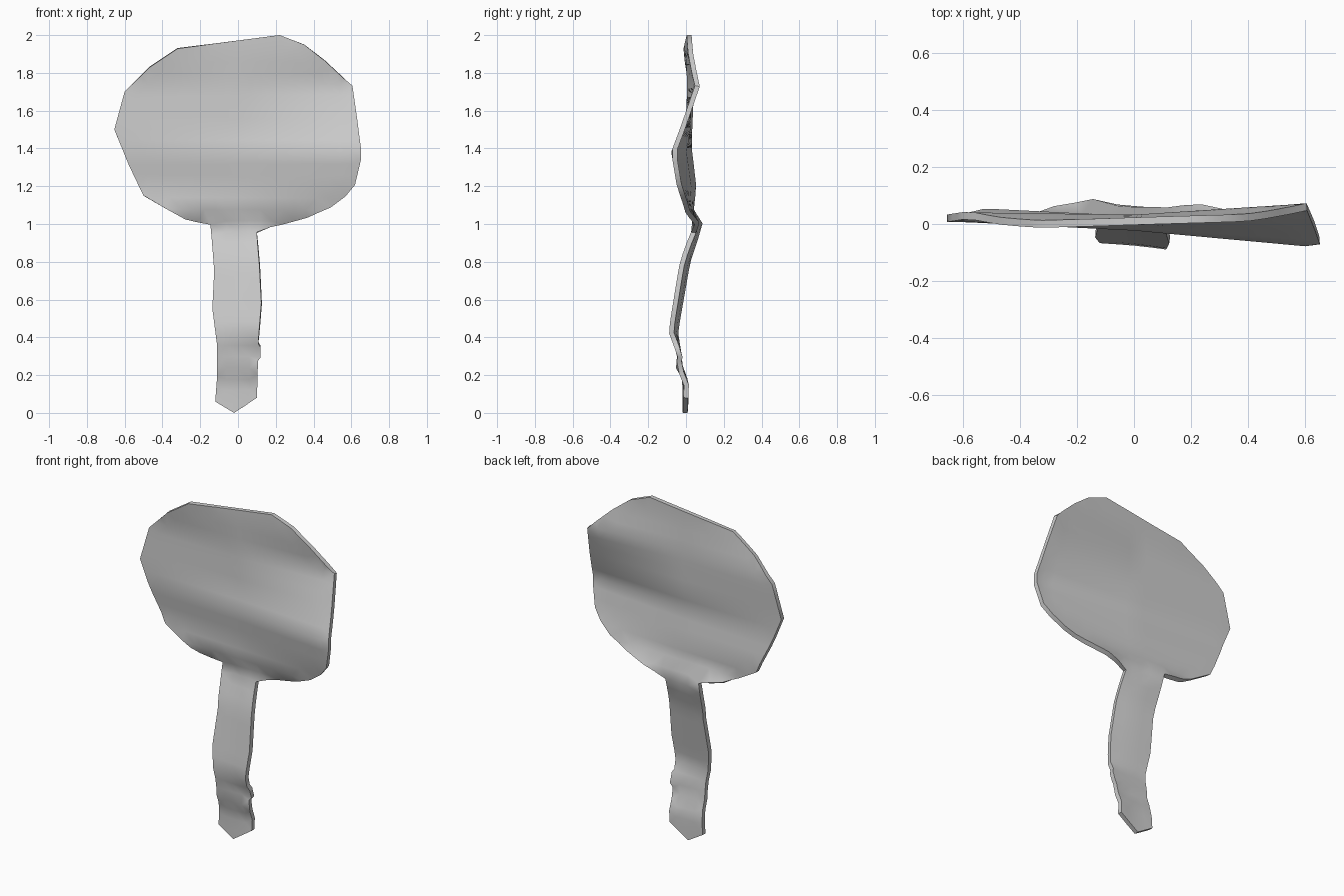
import bpy
from math import radians
from mathutils import Vector
from mathutils.geometry import delaunay_2d_cdt

if "Cube" in bpy.data.objects:
    bpy.data.objects.remove(bpy.data.objects["Cube"])

# Front outline of the paddle (x, z), clockwise from the top
OUTLINE = [(0.22, 2.0), (0.35, 1.95), (0.46, 1.865), (0.605, 1.73), (0.63, 1.56),
           (0.65, 1.40), (0.65, 1.34), (0.62, 1.21), (0.57, 1.15), (0.49, 1.09),
           (0.37, 1.04), (0.17, 0.985), (0.10, 0.955), (0.115, 0.78), (0.125, 0.58),
           (0.108, 0.37), (0.12, 0.35), (0.12, 0.295), (0.105, 0.275), (0.10, 0.08),
           (-0.02, 0.0), (-0.12, 0.06), (-0.11, 0.2), (-0.11, 0.36), (-0.135, 0.55),
           (-0.125, 0.75), (-0.145, 1.0), (-0.28, 1.03), (-0.38, 1.08), (-0.50, 1.15),
           (-0.58, 1.32), (-0.655, 1.50), (-0.60, 1.70), (-0.47, 1.83), (-0.32, 1.93)]

# Crumple of the sheet: z, half width, then y at left, middle and right
WAVES = [(0.0, 0.12, 0.0, -0.005, 0.0), (0.08, 0.12, 0.0, -0.005, 0.0),
         (0.17, 0.12, 0.0, -0.005, 0.005), (0.24, 0.12, -0.03, -0.035, -0.045),
         (0.30, 0.12, -0.035, -0.035, -0.03), (0.43, 0.12, -0.055, -0.065, -0.08),
         (0.80, 0.12, 0.01, 0.0, -0.02), (0.92, 0.13, 0.05, 0.04, 0.02),
         (1.0, 0.14, 0.075, 0.06, 0.06), (1.06, 0.45, 0.03, 0.02, 0.01),
         (1.2, 0.6, 0.045, 0.015, -0.035), (1.38, 0.6, 0.02, -0.01, -0.065),
         (1.5, 0.6, 0.02, 0.01, -0.02), (1.73, 0.6, 0.03, 0.02, 0.06),
         (1.92, 0.5, -0.005, 0.01, 0.025), (2.0, 0.5, -0.01, 0.01, 0.025)]
THICKNESS = 0.026
STEP = 0.06


def depth(x, z):
    def row(r):
        t = max(-1, min(1, x / r[1]))
        return r[3] + (r[4] - r[3]) * t if t > 0 else r[3] + (r[3] - r[2]) * t
    for a, b in zip(WAVES, WAVES[1:]):
        if z <= b[0]:
            k = max(0, (z - a[0]) / (b[0] - a[0]))
            return row(a) * (1 - k) + row(b) * k
    return row(WAVES[-1])


def inside(x, z):
    hit = False
    for (x1, z1), (x2, z2) in zip(OUTLINE, OUTLINE[1:] + OUTLINE[:1]):
        if (z1 > z) != (z2 > z) and x < x1 + (z - z1) * (x2 - x1) / (z2 - z1):
            hit = not hit
    return hit


# Outline subdivided so the rim can follow the crumple
points = []
for p, q in zip(OUTLINE, OUTLINE[1:] + OUTLINE[:1]):
    p, q = Vector(p), Vector(q)
    cuts = max(1, round((q - p).length / STEP))
    points += [p.lerp(q, k / cuts) for k in range(cuts)]
n = len(points)

# Fill the outline with a triangulated sheet
for i in range(-11, 12):
    for j in range(1, 34):
        x, z = i * STEP, j * STEP
        clear = min((Vector((x, z)) - p).length for p in points[:n]) > 0.035
        if clear and inside(x, z):
            points.append(Vector((x, z)))
edges = [(i, (i + 1) % n) for i in range(n)]
result = delaunay_2d_cdt(points, edges, [], 1, 1e-5)

# Crumpled paddle sheet with thickness
mesh = bpy.data.meshes.new("paddle_sheet")
mesh.from_pydata([(p.x, depth(p.x, p.y), p.y) for p in result[0]], [], result[2])
mesh.update()
paddle = bpy.data.objects.new("paddle_sheet", mesh)
bpy.context.collection.objects.link(paddle)
solid = paddle.modifiers.new("thickness", 'SOLIDIFY')
solid.thickness = THICKNESS
solid.offset = 0

# Smooth faces, crisp rim
bpy.context.view_layer.objects.active = paddle
paddle.select_set(True)
bpy.ops.object.modifier_apply(modifier="thickness")
bpy.ops.object.shade_smooth_by_angle(angle=radians(40))
